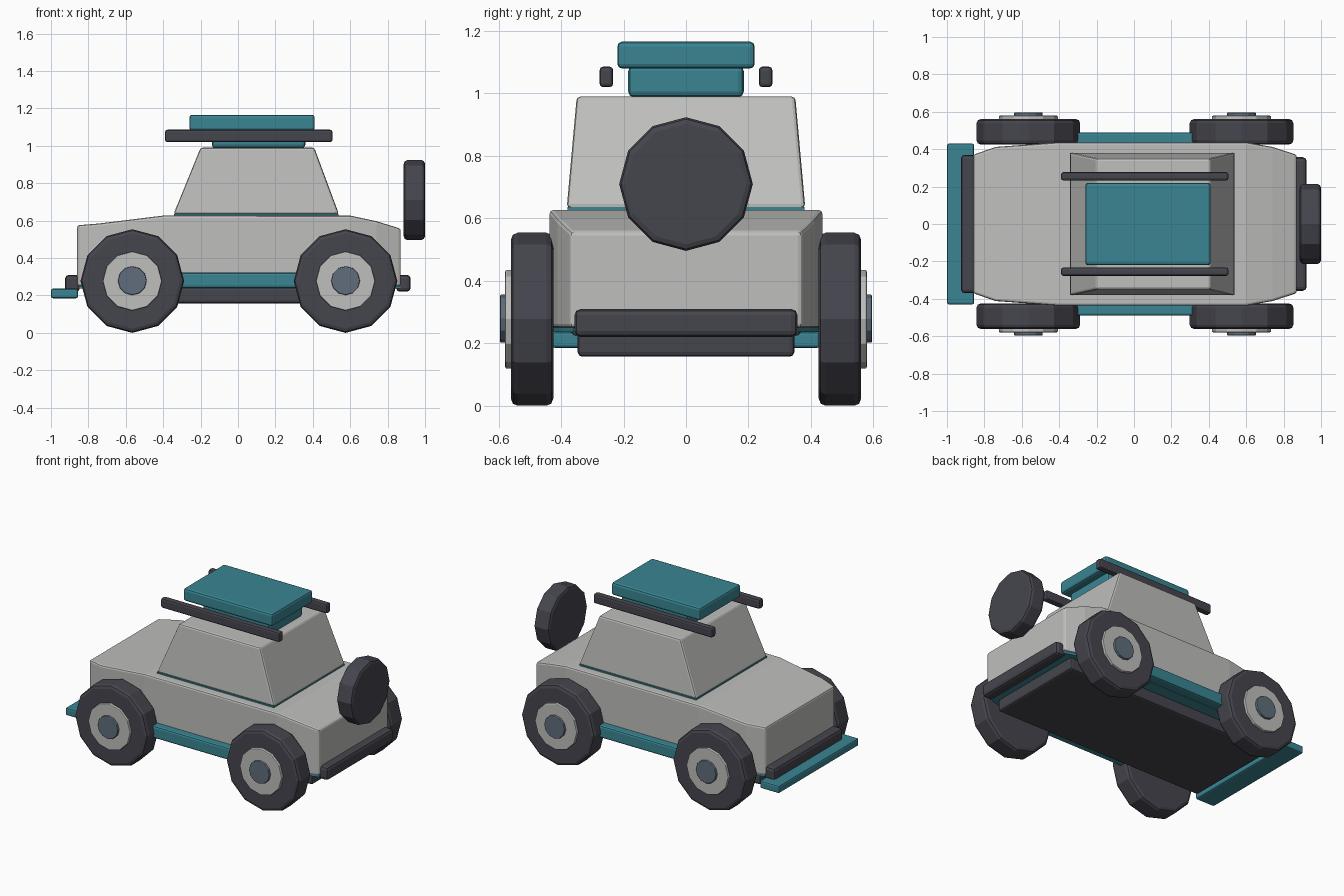
import bpy, bmesh, math
from mathutils import Matrix

if "Cube" in bpy.data.objects:
    bpy.data.objects.remove(bpy.data.objects["Cube"])


def material(name, rgb):
    m = bpy.data.materials.new(name)
    m.diffuse_color = (*rgb, 1)
    m.use_nodes = True
    m.node_tree.nodes["Principled BSDF"].inputs["Base Color"].default_value = m.diffuse_color
    return m


PAINT = material("light_grey_paint", (0.52, 0.52, 0.51))
TEAL = material("teal_trim", (0.042, 0.235, 0.29))
RUBBER = material("dark_rubber", (0.06, 0.06, 0.076))
STEEL = material("blue_grey_steel", (0.115, 0.155, 0.20))


def finish(name, bm, mat, bevel, segments=2):
    bmesh.ops.recalc_face_normals(bm, faces=bm.faces)
    mesh = bpy.data.meshes.new(name)
    bm.to_mesh(mesh)
    bm.free()
    mesh.materials.append(mat)
    ob = bpy.data.objects.new(name, mesh)
    bpy.context.collection.objects.link(ob)
    if bevel:
        mod = ob.modifiers.new("soft_edges", 'BEVEL')
        mod.width = bevel
        mod.segments = segments
        mod.limit_method = 'ANGLE'
        mod.angle_limit = math.radians(35)
    return ob


def box(name, x, y, z, mat, bevel=0.012):
    """Box from (min, max) ranges."""
    bm = bmesh.new()
    bmesh.ops.create_cube(bm, size=1)
    for v in bm.verts:
        v.co = [(r[0] + r[1]) / 2 + c * (r[1] - r[0]) for c, r in zip(v.co, (x, y, z))]
    return finish(name, bm, mat, bevel)


def disc(name, centre, radius, depth, axis, mat, bevel, sides=12):
    """Faceted wheel-like cylinder along the x or y axis."""
    bm = bmesh.new()
    bmesh.ops.create_cone(bm, cap_ends=True, segments=sides, radius1=radius,
                          radius2=radius, depth=depth)
    turn = Matrix.Rotation(math.pi / 2, 4, 'X' if axis == 'y' else 'Y')
    bmesh.ops.transform(bm, matrix=Matrix.Translation(centre) @ turn, verts=bm.verts)
    return finish(name, bm, mat, bevel)


def loft(name, rings, mat, bevel):
    """Bridge equal-length closed rings and cap both ends."""
    bm = bmesh.new()
    loops = [[bm.verts.new(p) for p in ring] for ring in rings]
    for a, b in zip(loops, loops[1:]):
        for i in range(len(a)):
            j = (i + 1) % len(a)
            bm.faces.new((a[i], a[j], b[j], b[i]))
    bm.faces.new(loops[0])
    bm.faces.new(loops[-1])
    return finish(name, bm, mat, bevel)


# Body: stations along the length as x, half width, top height
stations = [(-0.86, 0.37, 0.575), (-0.74, 0.412, 0.585), (-0.40, 0.437, 0.627),
            (0.60, 0.437, 0.627), (0.74, 0.412, 0.597), (0.87, 0.37, 0.557)]
loft("body", [[(x, -w, 0.25), (x, w, 0.25), (x, w, t), (x, -w, t)]
              for x, w, t in stations], PAINT, 0.012)
# Thin trim below the body follows its outline
loft("body_underside_trim", [[(x, -w + 0.01, 0.236), (x, w - 0.01, 0.236),
                              (x, w - 0.01, 0.251), (x, -w + 0.01, 0.251)]
                             for x, w, t in stations], TEAL, 0)

# Cabin
loft("cabin", [[(x0, -w, z), (x1, -w, z), (x1, w, z), (x0, w, z)]
               for x0, x1, w, z in ((-0.345, 0.54, 0.382, 0.634),
                                    (-0.20, 0.408, 0.35, 0.99))], PAINT, 0.012)
box("cabin_base_trim", (-0.342, 0.536), (-0.38, 0.38), (0.622, 0.636), TEAL, 0)

# Chassis, bumpers and front skid plate
box("chassis", (-0.80, 0.80), (-0.347, 0.347), (0.157, 0.245), RUBBER, 0.015)
box("front_bumper", (-0.925, -0.845), (-0.37, 0.37), (0.22, 0.31), RUBBER, 0.02)
box("rear_bumper", (0.845, 0.923), (-0.357, 0.357), (0.22, 0.31), RUBBER, 0.02)
box("front_skid_plate", (-1.0, -0.855), (-0.43, 0.43), (0.185, 0.236), TEAL, 0.01)

# Roof cargo
box("cargo_lower", (-0.14, 0.36), (-0.185, 0.185), (0.988, 1.09), TEAL, 0.018)
box("cargo_upper", (-0.26, 0.41), (-0.22, 0.22), (1.08, 1.166), TEAL, 0.015)

# Paired side parts
for side, s in (("right", -1), ("left", 1)):
    box(side + "_roof_rail", (-0.39, 0.505), sorted((s * 0.233, s * 0.277)),
        (1.02, 1.086), RUBBER, 0.012)
    box(side + "_side_step", (-0.38, 0.38), sorted((s * 0.41, s * 0.49)),
        (0.24, 0.322), TEAL, 0.012)
    for end, x in (("front", -0.565), ("rear", 0.575)):
        tag = end + "_" + side
        disc(tag + "_tyre", (x, s * 0.493, 0.277), 0.277, 0.136, 'y', RUBBER, 0.022)
        disc(tag + "_hub", (x, s * 0.564, 0.277), 0.158, 0.03, 'y', PAINT, 0.005)
        disc(tag + "_hub_cap", (x, s * 0.582, 0.279), 0.077, 0.028, 'y', STEEL, 0.005)

# Spare wheel standing behind the cabin
disc("spare_wheel", (0.943, 0, 0.71), 0.214, 0.114, 'x', RUBBER, 0.02)
